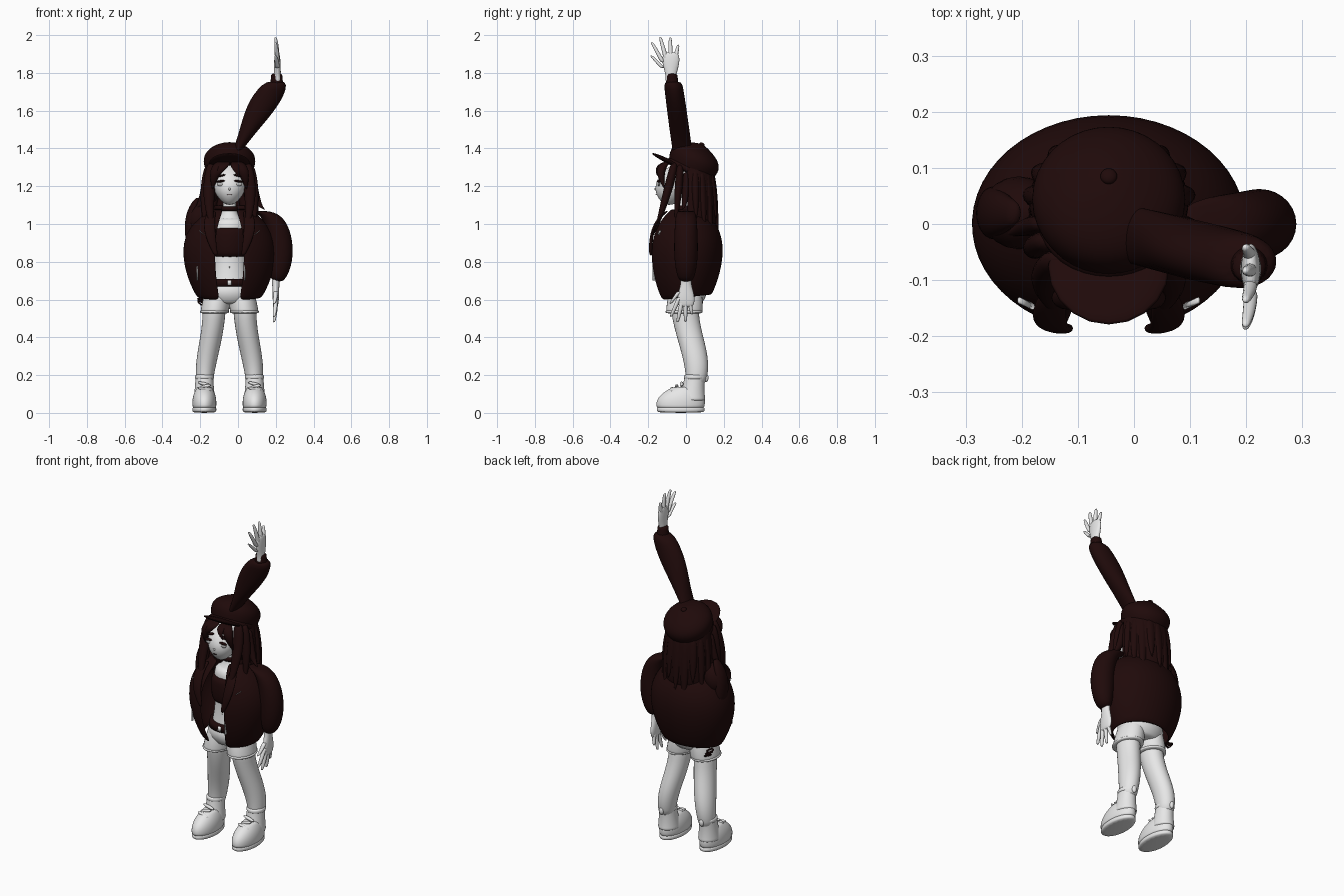
import bpy, bmesh, math
from mathutils import Vector

if "Cube" in bpy.data.objects:
    bpy.data.objects.remove(bpy.data.objects["Cube"])

CENTRE = -0.045  # the body's centre line; every x below is measured from it


def material(name, red, green, blue):
    made = bpy.data.materials.new(name)
    made.use_nodes = True
    made.diffuse_color = (red, green, blue, 1)
    shader = next(n for n in made.node_tree.nodes if n.type == 'BSDF_PRINCIPLED')
    shader.inputs["Base Color"].default_value = (red, green, blue, 1)
    return made


DARK = material("dark maroon", 0.014, 0.003, 0.003)
WHITE = material("off white", 0.8, 0.8, 0.8)
GREY = material("eye grey", 0.5, 0.5, 0.5)


def bezier(controls, t):
    """Point or number on the curve of any number of controls."""
    while len(controls) > 1:
        controls = [a * (1 - t) + b * t for a, b in zip(controls, controls[1:])]
    return controls[0]


def finish(name, bm, mat, smooth=True, thickness=0):
    bmesh.ops.recalc_face_normals(bm, faces=bm.faces)
    mesh = bpy.data.meshes.new(name)
    bm.to_mesh(mesh)
    bm.free()
    mesh.materials.append(mat)
    for face in mesh.polygons:
        face.use_smooth = True
    part = bpy.data.objects.new(name, mesh)
    part.location.x = CENTRE
    bpy.context.collection.objects.link(part)
    if thickness:
        solid = part.modifiers.new("thickness", 'SOLIDIFY')
        solid.thickness, solid.offset = thickness, 0
    if smooth:
        part.modifiers.new("smooth", 'SUBSURF').levels = 1
    return part


def skin(name, mat, path, widths, depths=None, ratio=1, sides=14, steps=9,
         gap=None, shear=0, smooth=True, thickness=0):
    """Level elliptical rings along a curved path; gap (degrees) opens the front."""
    bm = bmesh.new()
    path = [Vector(p) for p in path]
    opening = math.radians(gap or 0)
    count = sides + 1 if gap else sides
    rows = []
    for step in range(steps + 1):
        t = step / steps
        centre = bezier(path, t)
        width = bezier(widths, t)
        depth = bezier(depths, t) if depths else width * ratio
        row = []
        for i in range(count):
            turn = opening + (math.tau - 2 * opening) * i / sides
            co = centre + Vector((width * math.sin(turn), -depth * math.cos(turn), 0))
            co.z += shear * co.y * (1.1 - co.z)
            row.append(bm.verts.new(co))
        rows.append(row)
    for low, high in zip(rows, rows[1:]):
        for i in range(sides):
            j = (i + 1) % count
            bm.faces.new((low[i], low[j], high[j], high[i]))
    if not gap:
        bm.faces.new(rows[0])
        bm.faces.new(rows[-1])
    return finish(name, bm, mat, smooth, thickness)


def lock(name, path, width, ratio=0.75):
    """A hair lock: full in the middle, pointed at the tip."""
    skin(name, DARK, path, [width * 0.8, width * 1.4, width * 0.8, width * 0.05], ratio=ratio, sides=8, steps=6)


def ball(name, mat, position, radii, tilt=0, roll=0):
    bm = bmesh.new()
    bmesh.ops.create_uvsphere(bm, u_segments=20, v_segments=12, radius=1)
    bmesh.ops.scale(bm, vec=radii, verts=bm.verts)
    part = finish(name, bm, mat, smooth=False)
    part.location += Vector(position)
    part.rotation_euler = (tilt, roll, 0)
    return part


def hand(name, wrist, up, spread):
    """Edge-on hand; up is 1 when raised and -1 when hanging."""
    wrist = Vector(wrist)
    lift = Vector((0, 0, up))
    skin(name + "_palm", WHITE, [wrist - lift * 0.03, wrist + lift * 0.13],
         [0.024, 0.014, 0.024, 0.01], [0.03, 0.018, 0.068, 0.036])
    for i, length in enumerate((0.155, 0.21, 0.22, 0.21, 0.175)):
        angle = math.radians(14 * i - 43)
        reach = Vector((0, math.sin(angle) * spread, math.cos(angle) * up)) * length
        curl = Vector((-0.01, 0, 0))
        skin(f"{name}_finger_{i + 1}", WHITE, [wrist + reach * 0.4, wrist + reach * 0.7, wrist + reach + curl],
             [0.014, 0.013, 0.013, 0.007], sides=8, steps=5)


SIDES = (("right", -1), ("left", 1))

# Torso and underclothes
skin("torso", WHITE, [(0, 0, 0.6), (0, 0, 1.04)], [0.13, 0.11, 0.06, 0.12, 0.09], ratio=0.9)
skin("neck", WHITE, [(0, 0, 1), (0, -0.01, 1.15)], [0.1, 0.02, 0.035, 0.04], ratio=0.9)
skin("crop_top", DARK, [(0, 0, 0.815), (0, 0, 0.99)], [0.1, 0.13, 0.105], ratio=0.96, steps=5)
skin("belt", DARK, [(0, 0, 0.67), (0, 0, 0.71)], [0.128, 0.12], ratio=0.9, sides=20, steps=1, smooth=False)
skin("belt_buckle", WHITE, [(0, -0.114, 0.678), (0, -0.11, 0.702)], [0.01], [0.006], steps=1, smooth=False)
skin("choker", DARK, [(0, -0.005, 1.07), (0, -0.005, 1.092)], [0.044], steps=1, smooth=False)
ball("navel", GREY, (0, -0.083, 0.77), (0.003, 0.004, 0.005))
skin("shorts_hips", WHITE, [(0, 0, 0.575), (0, 0, 0.69)], [0.1, 0.17, 0.12], ratio=0.8)

for side, s in SIDES:
    # Shorts legs and bare legs
    hip = s * 0.08
    skin(side + "_shorts_leg", WHITE, [(hip * 0.7, 0, 0.68), (hip, -0.01, 0.525)], [0.06, 0.08, 0.077], ratio=1.28)
    skin(side + "_shorts_hem", WHITE, [(hip, -0.01, 0.525), (hip, -0.01, 0.545)], [0.076, 0.084, 0.076],
         ratio=1.28, steps=3)
    foot = s * 0.133
    skin(side + "_leg", WHITE, [(hip, -0.01, 0.58), (hip, 0, 0.4), (foot, 0.08, 0.3), (foot, 0.05, 0.14)],
         [0.064, 0.056, 0.066, 0.042], ratio=1.2)
    # Chunky shoes
    skin(side + "_sole", WHITE, [(foot, -0.028, 0), (foot, -0.028, 0.035)], [0.06, 0.07, 0.06], ratio=2,
         sides=18, steps=4)
    skin(side + "_shoe_toe", WHITE, [(foot, -0.03, 0.02), (foot, -0.03, 0.09), (foot, 0, 0.14)],
         [0.062, 0.074, 0.035], [0.126, 0.15, 0.06], sides=18)
    skin(side + "_shoe_ankle", WHITE, [(foot, 0.03, 0.06), (foot, 0.047, 0.2)], [0.06, 0.05, 0.047],
         [0.075, 0.055, 0.055], sides=18)
    skin(side + "_shoe_collar", WHITE, [(foot, 0.046, 0.175), (foot, 0.046, 0.205)], [0.048, 0.058, 0.048],
         ratio=1.12, steps=4)
    ball(side + "_heel_tab", WHITE, (foot, 0.107, 0.185), (0.014, 0.012, 0.022))
    for i in range(3):
        ball(f"{side}_lace_{i + 1}", WHITE, (foot, 0.026 * i - 0.075, 0.125 + 0.014 * i),
             (0.036, 0.01, 0.009), roll=0.25 * (-1) ** i)

# Open jacket with collar, lapels and zips
skin("jacket", DARK, [(0, 0, 0.61), (0, 0, 1.08)], [0.165, 0.24, 0.25, 0.285, 0.1], ratio=0.79,
     sides=24, gap=18, shear=0.22, thickness=0.012)
skin("jacket_collar", DARK, [(0, 0.01, 1.04), (0, 0.015, 1.1)], [0.12, 0.1, 0.11], ratio=0.85,
     sides=16, steps=3, gap=45, thickness=0.012)
for side, s in SIDES:
    skin(side + "_lapel", DARK, [(s * 0.09, -0.1, 1.07), (s * 0.13, -0.2, 1), (s * 0.07, -0.185, 0.83)],
         [0.02, 0.05, 0.01], [0.01], sides=8)
    skin(side + "_chest_zip", WHITE, [(s * 0.135, -0.147, 0.945), (s * 0.16, -0.136, 0.965)], [0.003], ratio=2,
         sides=6, steps=1, smooth=False)
for side, x, y in (("right", -0.17, -0.124), ("left", 0.08, -0.17)):
    skin(side + "_pocket_zip", WHITE, [(x, y, 0.7), (x, y, 0.8)], [0.004], ratio=2, sides=6, steps=1, smooth=False)

# Small rings hanging at the right hip
for i in range(3):
    bpy.ops.mesh.primitive_torus_add(
        location=Vector((-0.195, 0.05, 0.6)) + Vector((0, 1, -1)) * 0.01 * i, rotation=(0.3 * i, 0.3, 0.6),
        major_radius=0.018, minor_radius=0.004, major_segments=16, minor_segments=6)
    bpy.context.object.name = f"hip_ring_{i + 1}"
    bpy.context.object.data.materials.append(DARK)

# Hanging left arm
skin("left_sleeve", DARK, [(0.15, 0, 1.07), (0.28, 0, 1.07), (0.285, 0, 0.85), (0.255, 0, 0.69)],
     [0.04, 0.07, 0.05, 0.1, 0.032], [0.04, 0.07, 0.05, 0.09, 0.036])
hand("left_hand", (0.245, 0, 0.69), -1, 0.8)

# Raised right arm
ball("right_shoulder", DARK, (-0.16, 0.02, 1.03), (0.065, 0.065, 0.085), roll=0.35)
skin("right_shoulder_fold", DARK, [(-0.2, 0.02, 0.9), (-0.22, 0.02, 1.06), (-0.165, 0.02, 1.14)],
     [0.03, 0.04, 0.012], ratio=1.5)
skin("right_sleeve", DARK, [(-0.12, 0.02, 1.1), (0.25, -0.07, 1.76)], [0.04, 0.02, -0.05, 0.165, 0.055],
     [0.045, 0.06, 0.05], steps=14)
skin("right_cuff", DARK, [(0.25, -0.072, 1.72), (0.25, -0.076, 1.8)], [0.036, 0.03], steps=4)
hand("right_hand", (0.253, -0.08, 1.78), 1, 1)

# Head and face
skin("head", WHITE, [(0, -0.09, 1.1), (0, -0.06, 1.22), (0, 0, 1.33)], [0.02, 0.1, 0.1, 0.11, 0.04],
     ratio=1.15, sides=18)
ball("nose", WHITE, (0, -0.162, 1.185), (0.006, 0.006, 0.007))
ball("mouth", DARK, (0, -0.156, 1.155), (0.013, 0.005, 0.002))
for side, s in SIDES:
    ball(side + "_eye", GREY, (s * 0.046, -0.143, 1.212), (0.021, 0.007, 0.012))
    ball(side + "_lash", DARK, (s * 0.048, -0.145, 1.226), (0.026, 0.01, 0.006), roll=s * 0.1)
    ball(side + "_brow", DARK, (s * 0.045, -0.133, 1.256), (0.024, 0.014, 0.006), roll=s * 0.2)
    ball(side + "_ear", WHITE, (s * 0.093, -0.02, 1.2), (0.012, 0.02, 0.03))

# Hair: shell and locks behind, then side locks and fringe
skin("back_hair", DARK, [(0, 0.03, 1.33), (0, 0.04, 0.99)], [0.112, 0.146, 0.124], ratio=0.88,
     sides=20, gap=75, thickness=0.02)
for i in range(9):
    angle = math.radians(20 * i - 80)
    out = Vector((math.sin(angle) * 0.125, math.cos(angle) * 0.115, 0))
    root = Vector((0, 0.03, 1.29))
    fall = Vector((0, 0, 0.39 - 0.06 * (i % 3)))
    lock(f"back_lock_{i + 1}", [root + out * 0.85, root + out - fall * 0.5, root + out * 1.22 - fall], 0.034)
for side, s in SIDES:
    lock(side + "_front_lock", [(s * 0.09, -0.06, 1.33), (s * 0.13, -0.1, 1.14), (s * 0.085, -0.17, 0.94)], 0.034)
    lock(side + "_side_lock", [(s * 0.105, -0.03, 1.32), (s * 0.14, -0.04, 1.15), (s * 0.13, -0.06, 0.97)], 0.03)
    lock(side + "_flick", [(s * 0.115, 0, 1.28), (s * 0.13, 0, 1.09), (s * 0.19, -0.02, 1.075)], 0.026)
    lock(side + "_fringe", [(s * 0.045, -0.1, 1.33), (s * 0.08, -0.16, 1.29), (s * 0.09, -0.11, 1.18)], 0.034)
lock("swept_fringe", [(-0.02, -0.1, 1.33), (-0.03, -0.17, 1.31), (-0.075, -0.135, 1.24)], 0.03, ratio=0.5)
lock("centre_fringe", [(0.03, -0.1, 1.33), (0.02, -0.17, 1.31), (0.05, -0.15, 1.25)], 0.024, ratio=0.5)

# Cap tilted back, with band, peak and button
LEAN = -0.46
crown = skin("cap_crown", DARK, [(0, 0, -0.045), (0, 0, 0.118)], [0.12, 0.14, 0.15, 0.155, 0.015], sides=18)
band = skin("cap_band", DARK, [(0, 0, -0.055), (0, 0, -0.01)], [0.12, 0.146, 0.12], sides=18, steps=4)
for part in (crown, band):
    part.location = (CENTRE, 0.035, 1.315)
    part.rotation_euler.x = LEAN
ball("cap_peak", DARK, (0, -0.076, 1.323), (0.108, 0.115, 0.013), tilt=LEAN)
ball("cap_button", DARK, (0, 0.085, 1.42), (0.015, 0.015, 0.01), tilt=LEAN)
